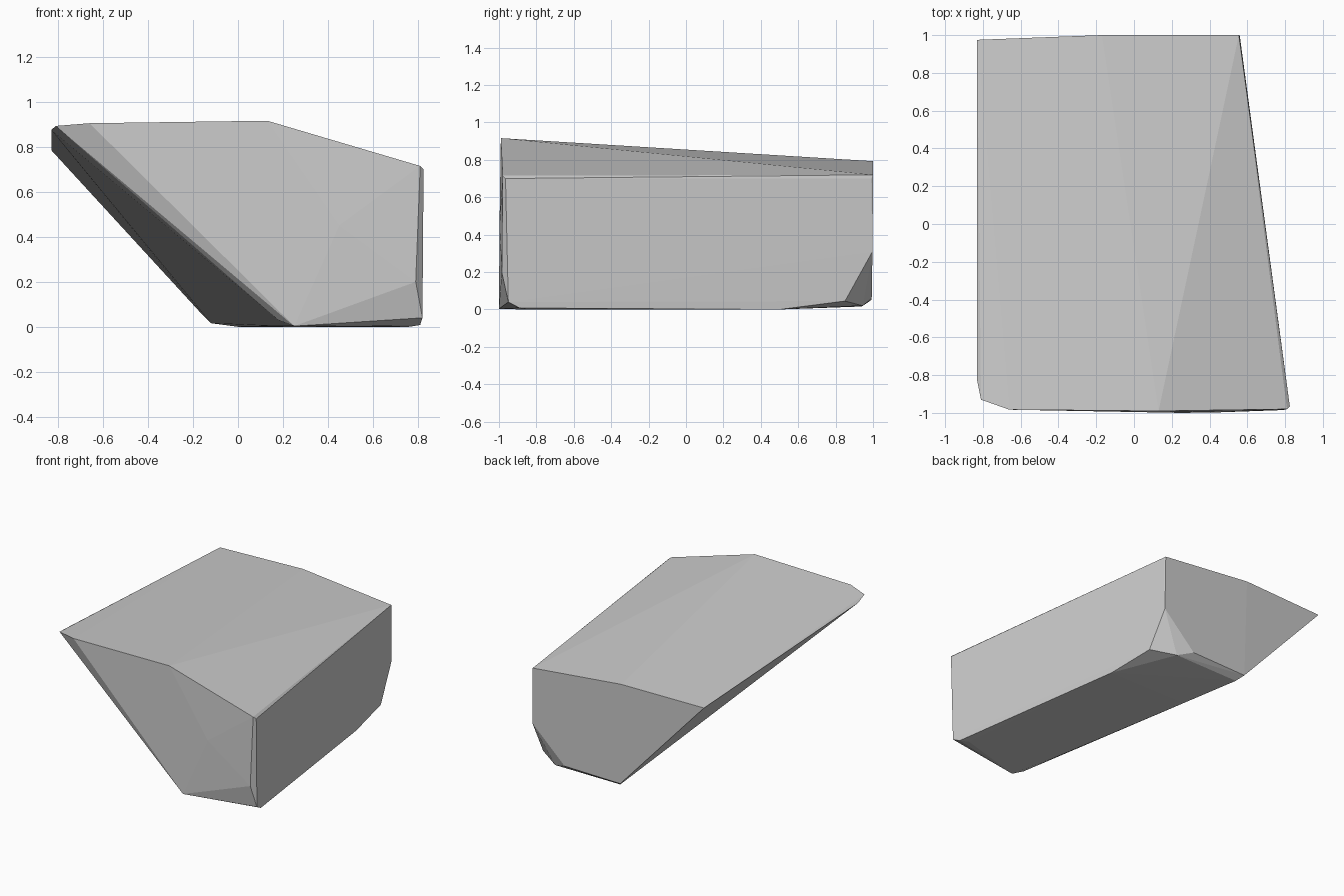
import bpy, bmesh

# Corners of the faceted boulder, grouped by side; the hull makes the flat facets
front_corners = [
    (-0.83, -0.83, 0.875), (-0.81, -0.93, 0.893), (-0.66, -0.983, 0.905),
    (0.13, -0.99, 0.916), (0.81, -0.98, 0.715), (0.825, -0.965, 0.70),
    (0.45, -0.997, 0.45), (0.79, -0.985, 0.20), (0.82, -0.95, 0.04),
    (0.25, -1.0, 0.003), (0.18, -0.96, 0.03),
]
back_corners = [
    (-0.83, 0.975, 0.785), (-0.17, 1.0, 0.793), (0.555, 1.0, 0.72),
    (0.56, 0.99, 0.70), (0.56, 0.997, 0.31), (0.575, 0.85, 0.045),
    (0.30, 0.993, 0.06), (-0.155, 0.99, 0.05),
]
base_corners = [
    (0.41, 0.945, 0.02), (-0.12, 0.94, 0.016), (0.0, 0.5, 0.0),
    (0.62, 0.5, 0.0), (0.81, -0.89, 0.008), (0.76, -0.85, 0.0),
    (0.16, -0.6, 0.004),
]

# Boulder body
bm = bmesh.new()
for p in front_corners + back_corners + base_corners:
    bm.verts.new(p)
bmesh.ops.convex_hull(bm, input=bm.verts[:])
loose = [v for v in bm.verts if not v.link_faces]
bmesh.ops.delete(bm, geom=loose, context='VERTS')
bmesh.ops.recalc_face_normals(bm, faces=bm.faces[:])

mesh = bpy.data.meshes.new("boulder")
bm.to_mesh(mesh)
bm.free()
boulder = bpy.data.objects.new("boulder", mesh)
bpy.context.collection.objects.link(boulder)
